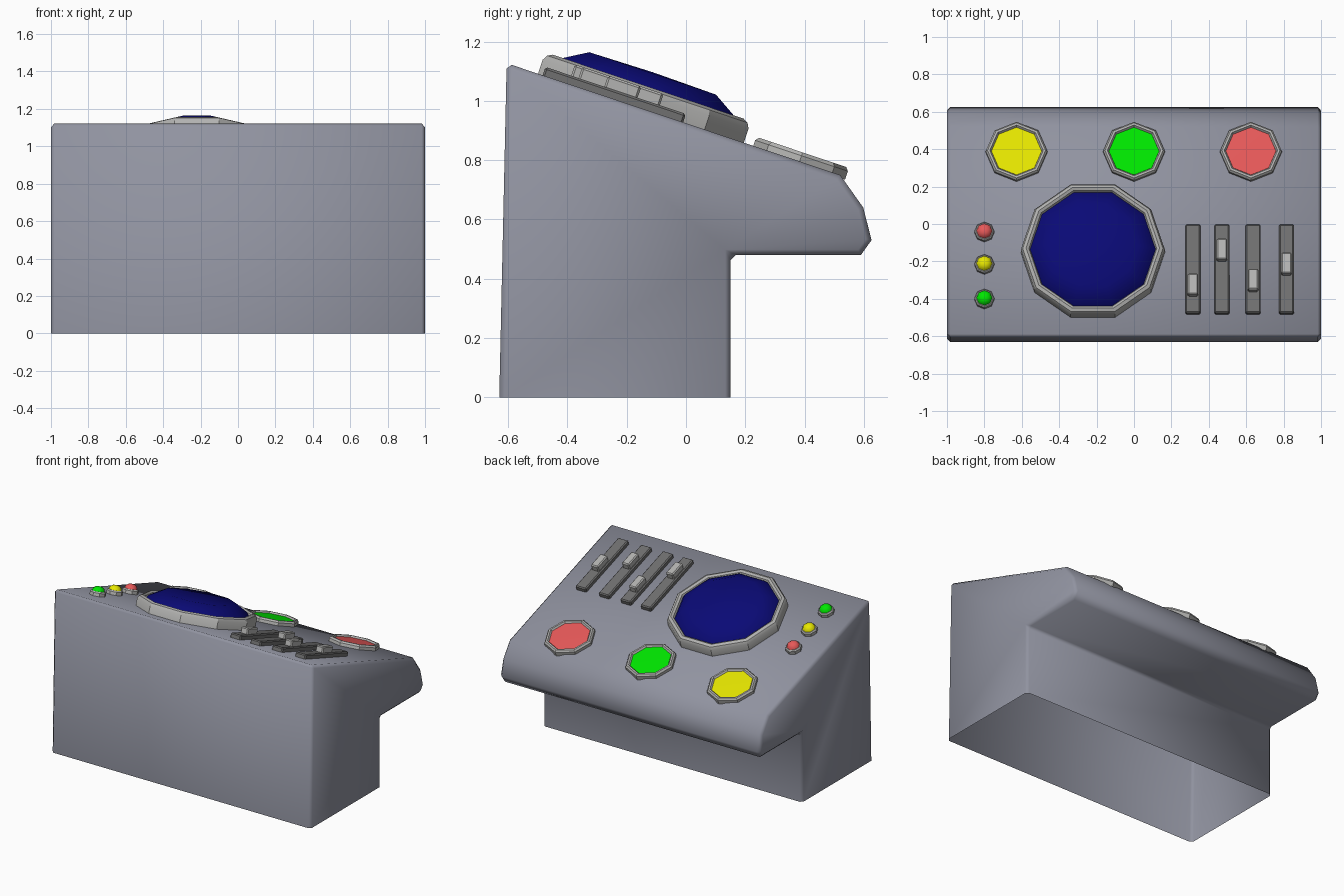
import bpy, bmesh
from math import radians, sin, cos, pi
from mathutils import Matrix

if "Cube" in bpy.data.objects:
    bpy.data.objects.remove(bpy.data.objects["Cube"])

TILT = radians(18.5)
PANEL = Matrix.Translation((0, 0, 0.924)) @ Matrix.Rotation(-TILT, 4, 'X')


def material(name, rgb):
    m = bpy.data.materials.new(name)
    m.diffuse_color = (*rgb, 1)
    m.use_nodes = True
    m.node_tree.nodes["Principled BSDF"].inputs["Base Color"].default_value = m.diffuse_color
    return m


BODY = material("body_grey", (0.28, 0.29, 0.35))
LIGHT = material("light_grey", (0.45, 0.45, 0.44))
DARK = material("dark_grey", (0.16, 0.16, 0.16))
RED = material("red", (0.8, 0.1, 0.1))
YELLOW = material("yellow", (0.8, 0.8, 0.0))
GREEN = material("green", (0.0, 0.8, 0.0))
BLUE = material("blue", (0.003, 0.003, 0.18))


def finish(name, bm, mat, angle=30, matrix=None):
    bmesh.ops.recalc_face_normals(bm, faces=bm.faces)
    me = bpy.data.meshes.new(name)
    bm.to_mesh(me)
    bm.free()
    me.materials.append(mat)
    ob = bpy.data.objects.new(name, me)
    bpy.context.collection.objects.link(ob)
    if matrix:
        ob.matrix_world = matrix
    bpy.ops.object.select_all(action='DESELECT')
    ob.select_set(True)
    bpy.context.view_layer.objects.active = ob
    bpy.ops.object.shade_smooth_by_angle(angle=radians(angle))
    return ob


def on_panel(x, y, h=0.0):
    """Place a part on the sloped panel at the plan position x, y."""
    return PANEL @ Matrix.Translation((x, (y - h * sin(TILT)) / cos(TILT), 0))


def lathe(name, profile, sides, matrix, mat, angle=30):
    """Turn (radius, height) points into a round part; radius 0 closes it."""
    bm = bmesh.new()
    rings = []
    for r, h in profile:
        n = 1 if r == 0 else sides
        rings.append([bm.verts.new((r * cos(2 * pi * i / sides), r * sin(2 * pi * i / sides), h))
                      for i in range(n)])
    for a, b in zip(rings, rings[1:]):
        for i in range(sides):
            j = (i + 1) % sides
            quad = [a[i % len(a)], a[j % len(a)], b[j % len(b)], b[i % len(b)]]
            bm.faces.new(list(dict.fromkeys(quad)))
    return finish(name, bm, mat, angle, matrix)


def block(name, matrix, size, z0, bevel, mat):
    """Bevelled box standing on local height z0."""
    bm = bmesh.new()
    bmesh.ops.create_cube(bm, size=1)
    bmesh.ops.scale(bm, vec=size, verts=bm.verts)
    bmesh.ops.translate(bm, vec=(0, 0, z0 + size[2] / 2), verts=bm.verts)
    bmesh.ops.bevel(bm, geom=bm.edges[:], offset=bevel, segments=1, affect='EDGES')
    return finish(name, bm, mat, 30, matrix)


# Console body: side profile extruded across x, edges chamfered, underside open
side = [(-0.63, 0), (-0.605, 1.127), (0.52, 0.75), (0.598, 0.64),
        (0.626, 0.53), (0.59, 0.48), (0.15, 0.48), (0.15, 0)]
bm = bmesh.new()
left, right = [[bm.verts.new((x, y, z)) for y, z in side] for x in (-1, 1)]
bm.faces.new(left)
bm.faces.new(right[::-1])
for i in range(len(side) - 1):
    bm.faces.new((left[i], right[i], right[i + 1], left[i + 1]))
bmesh.ops.recalc_face_normals(bm, faces=bm.faces)
sharp = [e for e in bm.edges if len(e.link_faces) == 2 and
         (e.calc_face_angle() > radians(60))]
bmesh.ops.bevel(bm, geom=sharp, offset=0.018, segments=1, affect='EDGES')
finish("console_body", bm, BODY, 50)

# Round screen: decagonal rim and blue dome
place = on_panel(-0.22, -0.141, 0.035)
lathe("screen_rim", [(0.385, -0.01), (0.385, 0.05), (0.375, 0.068), (0.357, 0.077),
                     (0.342, 0.068), (0.33, 0.04)], 10, place, LIGHT)
lathe("screen_dome", [(0.345, 0.04), (0.318, 0.078), (0.237, 0.124), (0, 0.128)],
      10, place, BLUE, 60)

# Three large octagonal buttons along the front edge
for label, x, mat in (("yellow", -0.628, YELLOW), ("green", 0, GREEN), ("red", 0.625, RED)):
    place = on_panel(x, 0.388, 0.015)
    lathe(label + "_button_rim", [(0.165, -0.01), (0.165, 0.02), (0.155, 0.032),
                                  (0.143, 0.032), (0.131, 0.015)], 8, place, LIGHT)
    lathe(label + "_button", [(0.14, 0), (0.134, 0.021), (0, 0.022)], 8, place, mat)

# Three small indicator lamps
for label, y, mat in (("red", -0.04, RED), ("yellow", -0.213, YELLOW), ("green", -0.398, GREEN)):
    place = on_panel(-0.8, y, 0.02)
    lathe(label + "_lamp_base", [(0.053, -0.01), (0.053, 0.022), (0.046, 0.03), (0, 0.03)],
          8, place, LIGHT)
    dome = [(0.043 * cos(a), 0.028 + 0.032 * sin(a)) for a in (0, pi / 6, pi / 3)]
    lathe(label + "_lamp", dome + [(0, 0.06)], 8, place, mat, 60)

# Four sliders: dark track with a light knob
for i, (x, y) in enumerate([(0.315, -0.325), (0.47, -0.138), (0.637, -0.3), (0.815, -0.213)], 1):
    block(f"slider_track_{i}", on_panel(x, -0.242, 0.015), (0.08, 0.5, 0.05), -0.02, 0.007, DARK)
    block(f"slider_knob_{i}", on_panel(x, y, 0.05), (0.056, 0.118, 0.055), 0.015, 0.007, LIGHT)
